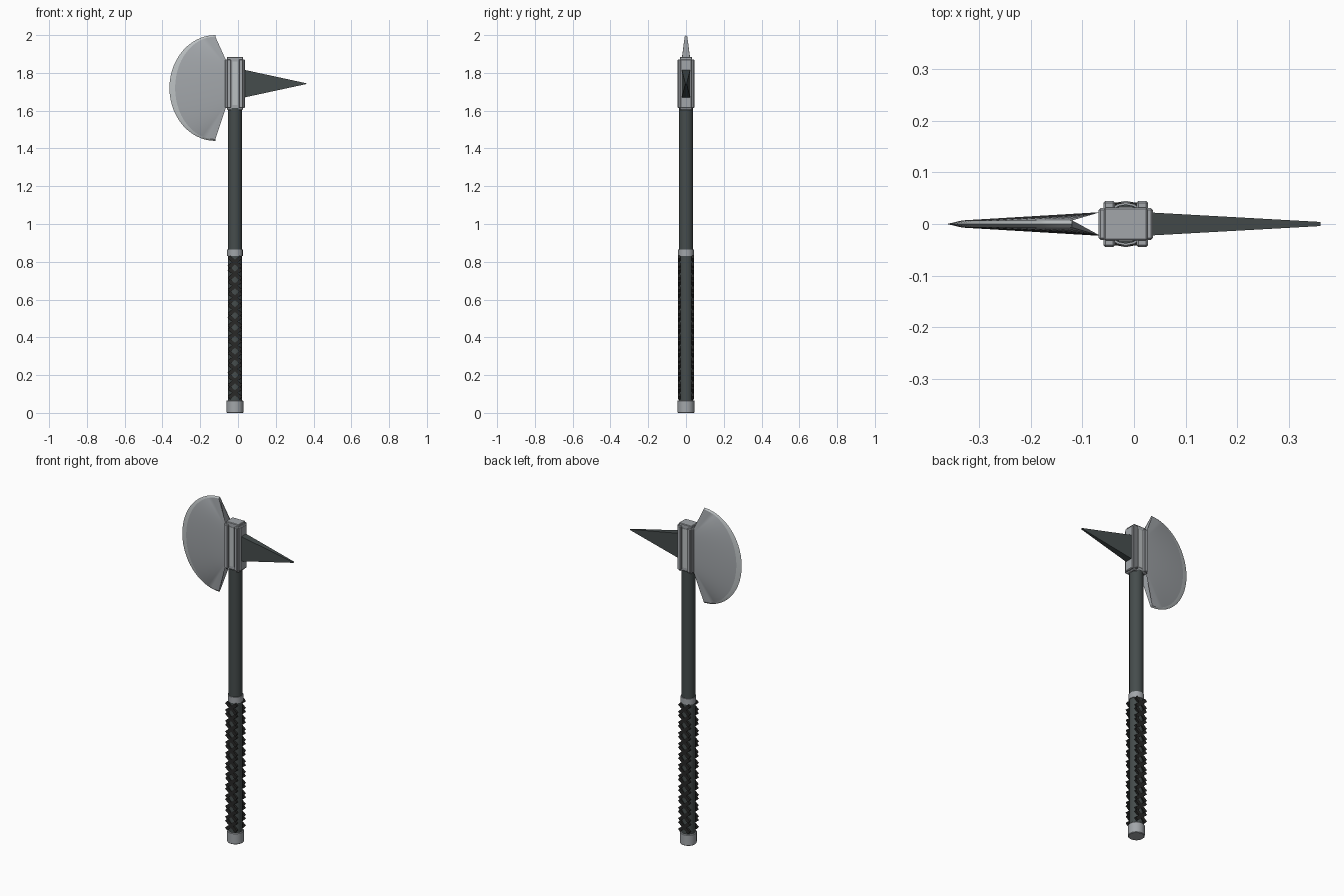
import bpy, bmesh, math
from mathutils import Matrix, Vector

old = bpy.data.objects.get("Cube")
if old:
    bpy.data.objects.remove(old, do_unlink=True)

CX = -0.016  # shaft axis


def material(name, r, g, b):
    m = bpy.data.materials.new(name)
    m.use_nodes = True
    m.diffuse_color = (r, g, b, 1)
    bsdf = next(n for n in m.node_tree.nodes if n.type == "BSDF_PRINCIPLED")
    bsdf.inputs["Base Color"].default_value = (r, g, b, 1)
    return m


steel = material("steel", 0.36, 0.38, 0.40)
bright = material("bright steel", 0.50, 0.53, 0.54)
dark = material("dark metal", 0.06, 0.073, 0.073)
leather = material("black leather", 0.021, 0.021, 0.020)


def finish(bm, name, *mats, smooth=False):
    bmesh.ops.recalc_face_normals(bm, faces=bm.faces)
    mesh = bpy.data.meshes.new(name)
    bm.to_mesh(mesh)
    bm.free()
    ob = bpy.data.objects.new(name, mesh)
    bpy.context.collection.objects.link(ob)
    for m in mats:
        mesh.materials.append(m)
    if smooth:
        bpy.ops.object.select_all(action="DESELECT")
        ob.select_set(True)
        bpy.context.view_layer.objects.active = ob
        bpy.ops.object.shade_smooth_by_angle(angle=math.radians(30))
    return ob


def cylinder(name, radius, z0, z1, mat, bevel=0):
    bm = bmesh.new()
    bmesh.ops.create_cone(bm, cap_ends=True, segments=16, radius1=radius, radius2=radius,
                          depth=z1 - z0, matrix=Matrix.Translation((CX, 0, (z0 + z1) / 2)))
    ob = finish(bm, name, mat, smooth=True)
    if bevel:
        add_bevel(ob, bevel)
    return ob


def add_bevel(ob, width):
    b = ob.modifiers.new("bevel", "BEVEL")
    b.width, b.segments = width, 1


def box(name, low, high, mat, bevel=0):
    low, high = Vector(low), Vector(high)
    bm = bmesh.new()
    bmesh.ops.create_cube(bm, size=1, matrix=Matrix.Translation((low + high) / 2)
                          @ Matrix.Diagonal((*(high - low), 1)))
    ob = finish(bm, name, mat)
    if bevel:
        add_bevel(ob, bevel)
    return ob


# Shaft, pommel and ring
cylinder("shaft", 0.038, 0.03, 1.613, dark)
cylinder("pommel", 0.045, 0, 0.066, steel, 0.003)
cylinder("grip_ring", 0.042, 0.83, 0.865, steel)

# Criss-cross grip straps on the front and back
bm = bmesh.new()
count, low, high = 12, 0.075, 0.83
step = (high - low) / count
tilt = math.atan2(step, 0.074)
for i in range(count):
    for side in (-1, 1):
        for turn in (-1, 1):
            place = Matrix.Translation((CX, side * 0.036, low + (i + 0.5) * step))
            bmesh.ops.create_cube(bm, size=1, matrix=place @ Matrix.Rotation(turn * tilt, 4, "Y")
                                  @ Matrix.Diagonal((0.084, 0.012, 0.02, 1)))
finish(bm, "grip_straps", leather)

# Socket: core, cheek plates and grooved front and back
box("socket_core", (CX - 0.042, -0.032, 1.603), (CX + 0.042, 0.032, 1.885), steel, 0.003)
box("socket_cheeks", (CX - 0.053, -0.031, 1.613), (CX + 0.053, 0.031, 1.872), steel, 0.004)
for side, label in ((-1, "front"), (1, "back")):
    y0, y1 = sorted((side * 0.02, side * 0.045))
    for hand, word in ((-1, "right"), (1, "left")):
        x0, x1 = sorted((CX + hand * 0.021, CX + hand * 0.043))
        box(f"socket_{label}_rail_{word}", (x0, y0, 1.613), (x1, y1, 1.872), steel, 0.004)
    y0, y1 = sorted((side * 0.030, side * 0.034))
    box(f"socket_{label}_strip", (CX - 0.014, y0, 1.63), (CX + 0.014, y1, 1.86), bright)

# Blade: lofted from the thick root out to the rim and the sharp edge
bm = bmesh.new()
N = 28
mid = 1.72


def arc(t, a, b, y):
    ang = math.pi * (t - 0.5)
    return bm.verts.new((-0.12 - a * math.cos(ang), y, mid + b * math.sin(ang)))


ts = [i / N for i in range(N + 1)]
edge = [arc(t, 0.243, 0.28, 0) for t in ts]
for side in (-1, 1):
    root = [bm.verts.new((-0.065, side * 0.023, 1.615 + 0.255 * t)) for t in ts]
    rim = [arc(t, 0.213, 0.272, side * 0.007) for t in ts]
    for i in range(N):
        bm.faces.new((root[i], root[i + 1], rim[i + 1], rim[i]))
        f = bm.faces.new((rim[i], rim[i + 1], edge[i + 1], edge[i]))
        f.material_index = 1
bmesh.ops.holes_fill(bm, edges=[e for e in bm.edges if e.is_boundary], sides=0)
finish(bm, "blade", steel, bright, smooth=True)

# Back spike: four-sided taper
bm = bmesh.new()
rings = []
for x, y, z in ((0.02, 0.023, 0.076), (0.362, 0.004, 0.002)):
    rings.append([bm.verts.new((x, sy * y, 1.743 + sz * z))
                  for sy, sz in ((-1, -1), (1, -1), (1, 1), (-1, 1))])
for i in range(4):
    j = (i + 1) % 4
    bm.faces.new((rings[0][i], rings[0][j], rings[1][j], rings[1][i]))
for ring in rings:
    bm.faces.new(ring)
finish(bm, "back_spike", dark)
